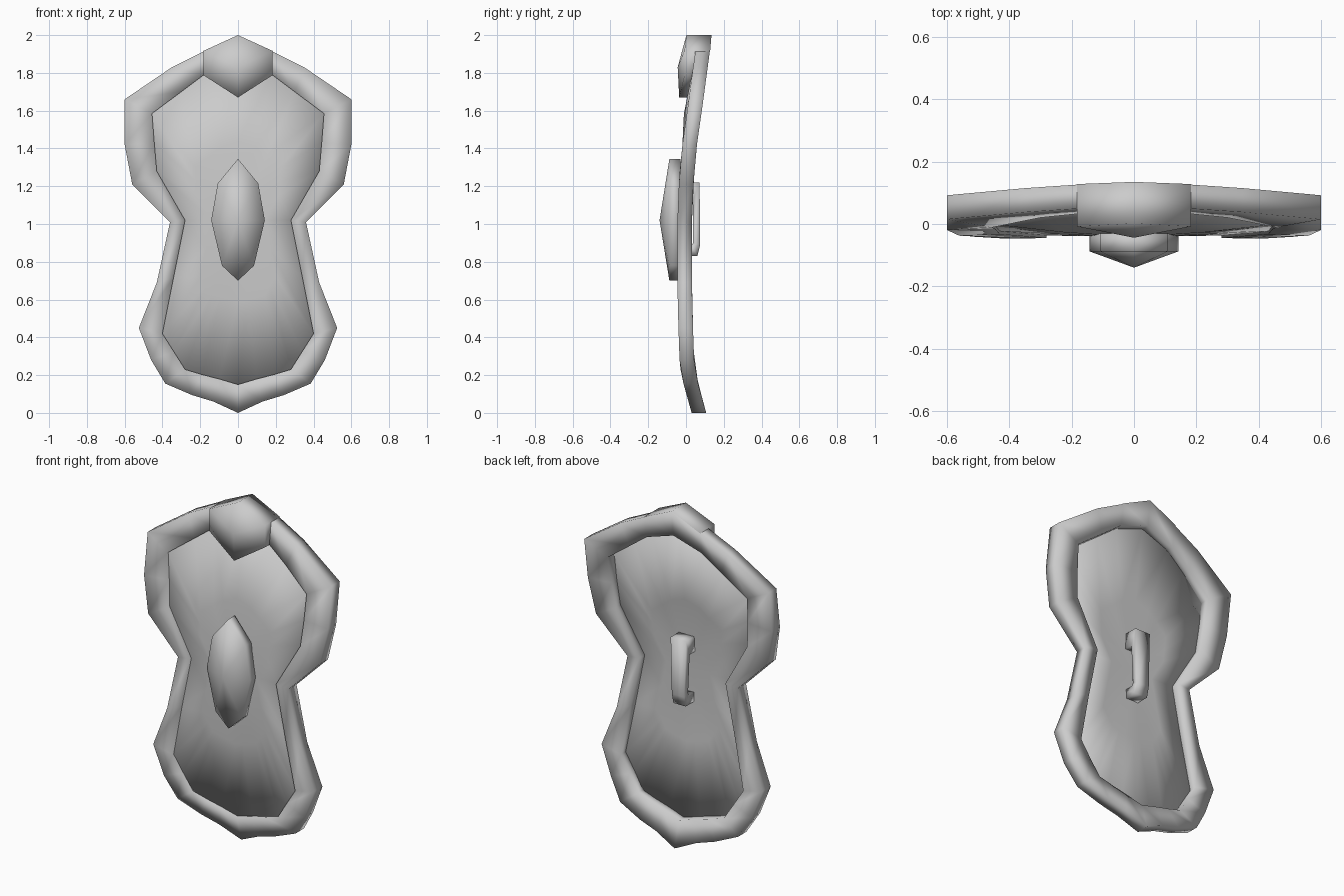
import bpy, bmesh

if "Cube" in bpy.data.objects:
    bpy.data.objects.remove(bpy.data.objects["Cube"])

# half outline of the rim, top to bottom: outer x, outer z, inner x, inner z
OUTLINE = [(0, 2.0, 0, 1.85), (.18, 1.915, .18, 1.79), (.35, 1.83, .30, 1.70),
           (.60, 1.66, .455, 1.585), (.60, 1.42, .443, 1.43), (.56, 1.21, .43, 1.28),
           (.36, 1.01, .28, 1.02), (.43, .69, .34, .72), (.525, .45, .40, .42),
           (.46, .28, .34, .325), (.385, .155, .28, .23), (.245, .095, .19, .203),
           (.13, .06, .10, .18), (0, 0, 0, .15)]
# front surface depth along the height (z, y)
CURVE = [(0, .03), (.15, -.012), (.25, -.033), (.45, -.04), (.7, -.046), (1.0, -.046),
         (1.25, -.036), (1.45, -.016), (1.66, .015), (1.92, .05), (2.0, .058)]


def front_y(z):
    for (z0, y0), (z1, y1) in zip(CURVE, CURVE[1:]):
        if z <= z1:
            return y0 + (y1 - y0) * (z - z0) / (z1 - z0)
    return CURVE[-1][1]


def mirrored(half):
    """Close a half loop whose first and last points lie on x = 0."""
    return half + [(-p[0],) + tuple(p[1:]) for p in half[-2:0:-1]]


def make(name, loops, start=None, end=None, closed=False):
    """Bridge successive loops of points; cap with fans to start/end points."""
    bm = bmesh.new()
    rings = [[bm.verts.new(p) for p in loop] for loop in loops]
    n = len(rings[0])
    pairs = list(zip(rings, rings[1:]))
    if closed:
        pairs.append((rings[-1], rings[0]))
    for a, b in pairs:
        for i in range(n):
            j = (i + 1) % n
            bm.faces.new((a[i], a[j], b[j], b[i]))
    for tip, ring in ((start, rings[0]), (end, rings[-1])):
        if tip:
            v = bm.verts.new(tip)
            for i in range(n):
                bm.faces.new((v, ring[i], ring[(i + 1) % n]))
    bmesh.ops.recalc_face_normals(bm, faces=bm.faces)
    for f in bm.faces:
        f.smooth = True
    me = bpy.data.meshes.new(name)
    bm.to_mesh(me)
    bm.free()
    ob = bpy.data.objects.new(name, me)
    bpy.context.collection.objects.link(ob)
    return ob


# rim: box section swept round the outline
outer = mirrored([(a, b) for a, b, c, d in OUTLINE])
inner = mirrored([(c, d) for a, b, c, d in OUTLINE])


def inner_y(x, z):
    return front_y(z) - (.015 if abs(x) > .44 and z > 1.5 else 0)


THICK = .077
make("shield_rim", [
    [(x, front_y(z), z) for x, z in outer],
    [(x, inner_y(x, z), z) for x, z in inner],
    [(x, front_y(z) + THICK, z) for x, z in inner],
    [(x, front_y(z) + THICK, z) for x, z in outer]], closed=True)

# panel: thin curved plate inside the rim
CZ = 1.02


def panel_ring(s, dy):
    pts = []
    for x, z in inner:
        zz = CZ + (z - CZ) * s
        edge = inner_y(x, z) + .01
        mid = -.04 + (edge + .04) * s ** 1.5
        pts.append((x * s, mid + dy, zz))
    return pts


make("shield_panel", [panel_ring(.5, 0), panel_ring(1.01, 0),
                      panel_ring(1.01, .02), panel_ring(.5, .02)],
     start=(0, -.042, CZ), end=(0, -.02, CZ))

# crest: pentagonal cap at the top of the rim
crest = [(0, .002, 2.0, .135), (.182, -.008, 1.917, .128),
         (.182, -.008, 1.787, .055), (0, -.036, 1.67, .004)]
crest = mirrored(crest)
make("top_crest", [[(x, y, z) for x, y, z, b in crest], [(x, b, z) for x, y, z, b in crest]],
     start=(0, -.044, 1.83), end=(0, .07, 1.85))

# boss: long faceted stud in the middle of the front
boss = mirrored([(0, 1.345), (.107, 1.215), (.142, 1.02), (.085, .78), (0, .70)])
make("centre_boss", [[(x, -.088, z) for x, z in boss], [(x, -.03, z) for x, z in boss]],
     start=(0, -.14, 1.02), end=(0, -.03, 1.02))

# handle: square-section grip swept along a bracket path on the back
# (outer y, outer z, inner y, inner z, half width)
path = [(-.025, 1.22, -.025, 1.13, .05), (.072, 1.22, .038, 1.13, .05),
        (.075, .89, .038, .90, .04), (.06, .83, .03, .885, .04), (-.025, .83, -.025, .885, .04)]
sections = [[(-w, a, b), (w, a, b), (w, c, d), (-w, c, d)] for a, b, c, d, w in path]
make("back_handle", sections, start=(0, -.025, 1.175), end=(0, -.025, .857))
